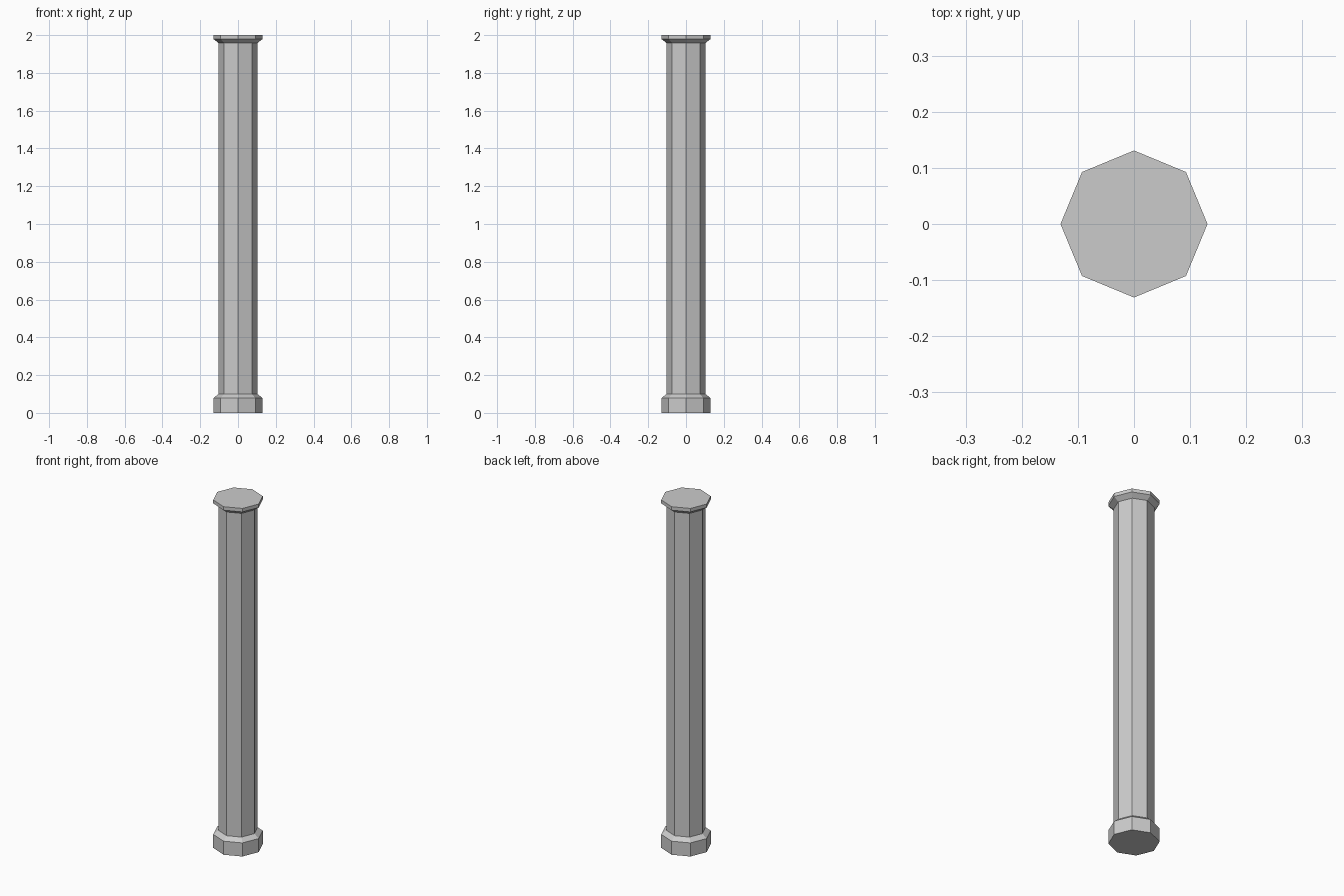
import bpy, bmesh, math

if "Cube" in bpy.data.objects:
    bpy.data.objects.remove(bpy.data.objects["Cube"])

SIDES = 8
R_WIDE, R_SHAFT = 0.131, 0.104

# Column outline as (radius, height): plinth, bevel, shaft, flare, cap
profile = [(R_WIDE, 0.0), (R_WIDE, 0.078), (R_SHAFT, 0.099),
           (R_SHAFT, 1.959), (R_WIDE, 1.98), (R_WIDE, 2.0)]

bm = bmesh.new()
rings = []
for r, z in profile:
    rings.append([bm.verts.new((r * math.cos(2 * math.pi * i / SIDES),
                                r * math.sin(2 * math.pi * i / SIDES), z))
                  for i in range(SIDES)])

# Side faces between neighbouring rings
for low, high in zip(rings, rings[1:]):
    for i in range(SIDES):
        j = (i + 1) % SIDES
        bm.faces.new((low[i], low[j], high[j], high[i]))

# Closed bottom and top
bm.faces.new(rings[0][::-1])
bm.faces.new(rings[-1])

mesh = bpy.data.meshes.new("octagonal_column")
bm.to_mesh(mesh)
bm.free()
column = bpy.data.objects.new("octagonal_column", mesh)
bpy.context.collection.objects.link(column)
